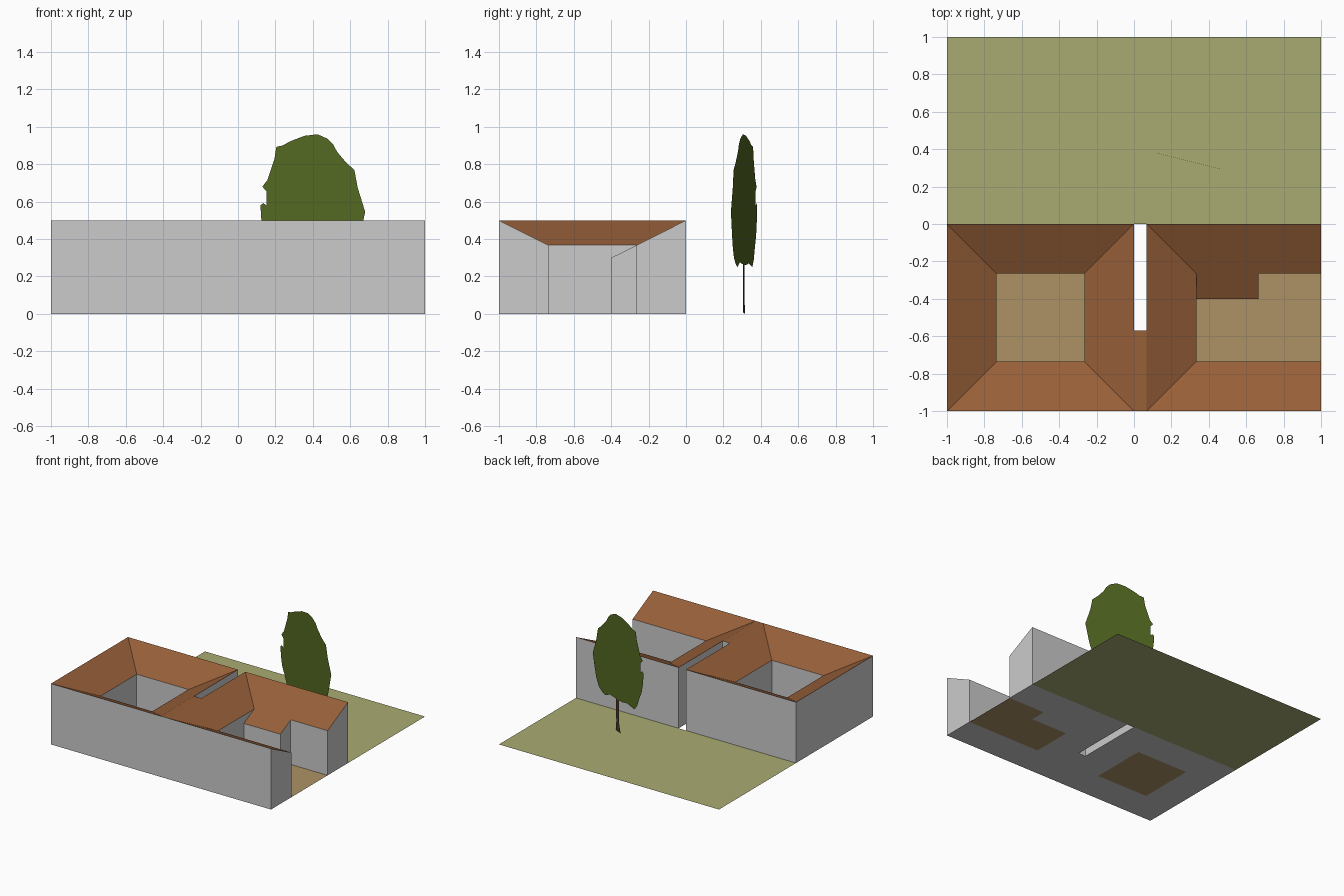
import bpy

if "Cube" in bpy.data.objects:
    bpy.data.objects.remove(bpy.data.objects["Cube"])


def material(name, rgb):
    m = bpy.data.materials.new(name)
    m.diffuse_color = (*rgb, 1)
    m.use_nodes = True
    m.node_tree.nodes["Principled BSDF"].inputs["Base Color"].default_value = m.diffuse_color
    return m


def build(name, polys, mat=None):
    """One object from a list of polygons given as 3D points."""
    verts, faces, index = [], [], {}
    for poly in polys:
        face = []
        for p in poly:
            key = tuple(round(c, 4) for c in p)
            if key not in index:
                index[key] = len(verts)
                verts.append(key)
            face.append(index[key])
        faces.append(face)
    mesh = bpy.data.meshes.new(name)
    mesh.from_pydata(verts, [], faces)
    mesh.update()
    ob = bpy.data.objects.new(name, mesh)
    bpy.context.collection.objects.link(ob)
    if mat:
        mesh.materials.append(mat)
    return ob


def walls(path):
    """Vertical quads under a closed path of top points."""
    out = []
    for a, b in zip(path, path[1:] + path[:1]):
        if a[:2] != b[:2]:
            out.append([(a[0], a[1], 0), (b[0], b[1], 0), b, a])
    return out


def flat(points, z=0.0):
    return [(x, y, z) for x, y in points]


roof_mat = material("roof_tile", (0.31, 0.115, 0.04))
earth_mat = material("courtyard_earth", (0.42, 0.29, 0.13))
lawn_mat = material("lawn_grass", (0.40, 0.41, 0.17))
leaf_mat = material("leaves", (0.085, 0.14, 0.015))
bark_mat = material("bark", (0.07, 0.04, 0.02))

H, E, W = 0.5, 0.367, 0.3      # outer wall, eaves and rear wing heights
I, J = -0.735, -0.265          # front and rear courtyard edges
G, C, N = 0.067, 0.333, -0.57  # alley side, right courtyard side, alley end
R, S = 0.665, -0.4             # rear wing corner

# Inward-sloping roofs
left_roof = [
    [(-1, -1, H), (0, -1, H), (J, I, E), (I, I, E)],
    [(0, -1, H), (0, N, H), (0, 0, H), (J, J, E), (J, I, E)],
    [(0, 0, H), (-1, 0, H), (I, J, E), (J, J, E)],
    [(-1, 0, H), (-1, -1, H), (I, I, E), (I, J, E)],
]
right_roof = [
    [(G, -1, H), (1, -1, H), (1, I, E), (C, I, E)],
    [(G, 0, H), (G, N, H), (G, -1, H), (C, I, E), (C, S, E), (C, J, E)],
    [(1, 0, H), (G, 0, H), (C, J, E), (C, S, W), (R, S, W), (R, J, E), (1, J, E)],
]
link_roof = [[(0, -1, H), (G, -1, H), (G, N, H), (0, N, H)]]
build("left_house_roof", left_roof, roof_mat)
build("right_house_roof", right_roof, roof_mat)
build("link_roof", link_roof, roof_mat)

# Walls: outer outline with the alley and open courtyard, then the closed courtyard
outline = [(-1, -1, H), (1, -1, H), (1, I, E), (C, I, E), (C, S, E), (C, S, W),
           (R, S, W), (R, J, E), (1, J, E), (1, 0, H), (G, 0, H), (G, N, H),
           (0, N, H), (0, 0, H), (-1, 0, H)]
build("outer_walls", walls(outline))
build("left_courtyard_walls", walls([(I, I, E), (I, J, E), (J, J, E), (J, I, E)]))
build("wing_gable", [[(C, J, E), (C, S, W), (C, S, E)]])

# Underside follows the roof plan
build("house_base", [flat([p[:2] for p in reversed(f)])
                     for f in left_roof + right_roof + link_roof])

# Courtyard floors and lawn
build("left_courtyard_floor", [flat([(I, I), (J, I), (J, J), (I, J)])], earth_mat)
build("right_courtyard_floor",
      [flat([(C, I), (1, I), (1, J), (R, J), (R, S), (C, S)])], earth_mat)
build("lawn", [flat([(-1, 0), (1, 0), (1, 1), (-1, 1)])], lawn_mat)


# Flat cut-out tree standing on a slightly turned vertical plane
def on_plane(points):
    return [(x, 0.31 - 0.25 * (x - 0.40), z) for x, z in points]


crown = [(.125, .5), (.12, .58), (.135, .592), (.152, .58), (.152, .655), (.13, .68),
         (.157, .715), (.195, .83), (.205, .893), (.237, .9), (.285, .925), (.355, .952),
         (.425, .96), (.48, .936), (.51, .904), (.53, .866), (.58, .807), (.622, .77),
         (.64, .674), (.68, .545), (.67, .5), (.655, .42), (.64, .36), (.615, .3),
         (.575, .265), (.54, .25), (.49, .275), (.42, .265), (.36, .26), (.30, .27),
         (.22, .25), (.19, .29), (.165, .36), (.14, .42)]
build("tree_crown", [on_plane(reversed(crown))], leaf_mat)
trunk = [(.375, 0), (.425, .008), (.42, .08), (.425, .265), (.39, .263), (.39, .08)]
build("tree_trunk", [on_plane(trunk)], bark_mat)
